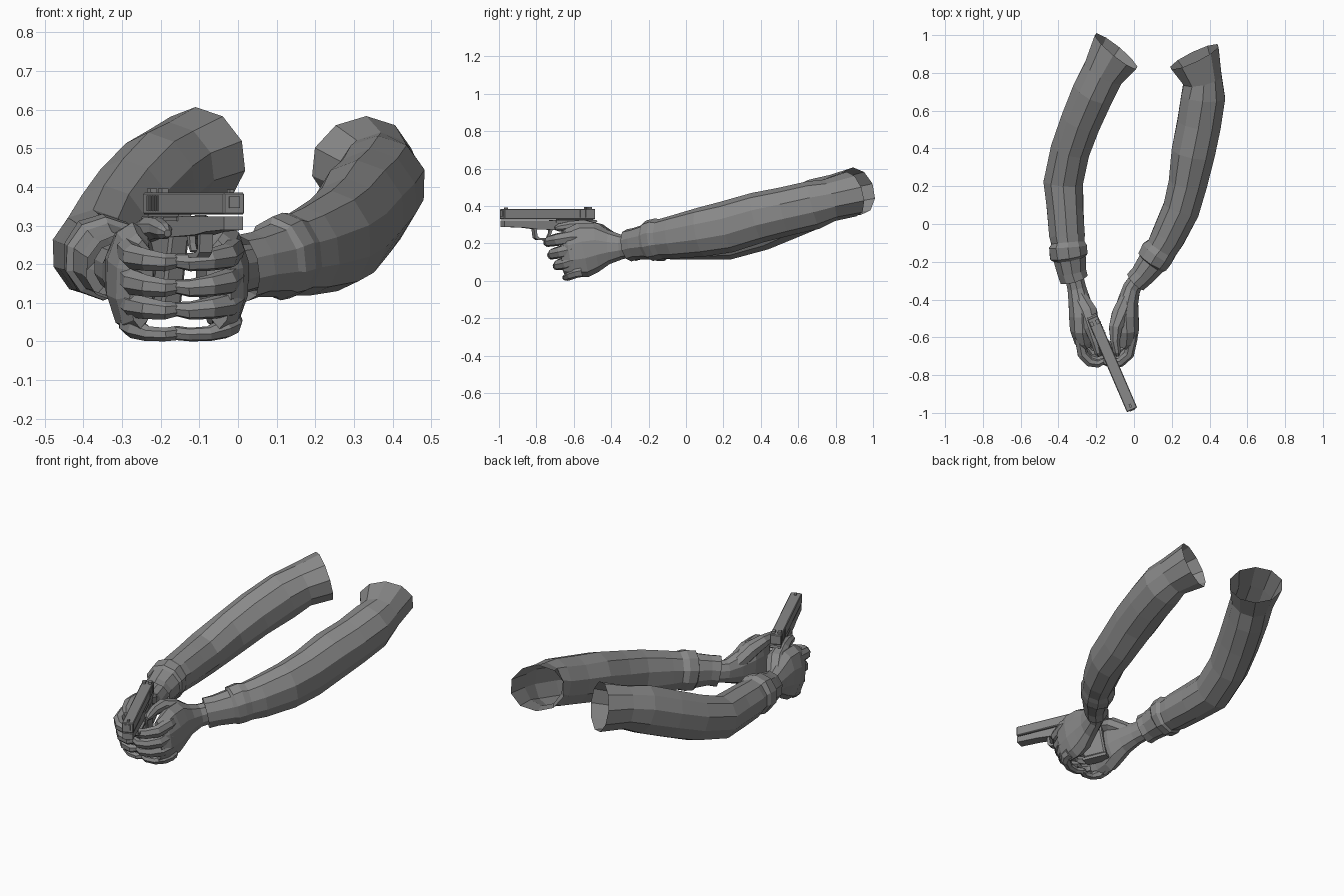
import bpy, bmesh, math, random
from mathutils import Vector

random.seed(4)
UP = Vector((0, 0, 1))


def material(name, c):
    m = bpy.data.materials.new(name)
    m.diffuse_color = (c, c, c, 1)
    return m


GREY = material("mid grey", 0.25)


def finish(name, bm):
    bmesh.ops.recalc_face_normals(bm, faces=bm.faces)
    me = bpy.data.meshes.new(name)
    bm.to_mesh(me)
    bm.free()
    me.materials.append(GREY)
    ob = bpy.data.objects.new(name, me)
    bpy.context.collection.objects.link(ob)
    return ob


def loft(name, rings, sides=9, caps=True, jitter=0.0, start=None):
    """Tube through rings of (x, y, z, half width, half height)."""
    bm = bmesh.new()
    pts = [Vector(r[:3]) for r in rings]
    loops = []
    for i, r in enumerate(rings):
        t = (pts[min(i + 1, len(pts) - 1)] - pts[max(i - 1, 0)]).normalized()
        if i == 0 and start:
            t = Vector(start).normalized()
        side = t.cross(UP).normalized()
        up = side.cross(t)
        loop = []
        for k in range(sides):
            a = 2 * math.pi * (k + 0.5) / sides
            s = 1 + random.uniform(-jitter, jitter)
            loop.append(bm.verts.new(pts[i] + side * r[3] * s * math.cos(a)
                                     + up * r[4] * s * math.sin(a)))
        loops.append(loop)
    for a, b in zip(loops, loops[1:]):
        for k in range(sides):
            j = (k + 1) % sides
            bm.faces.new((a[k], a[j], b[j], b[k]))
    if caps:
        bm.faces.new(loops[0])
        bm.faces.new(loops[-1])
    return finish(name, bm)


# Sleeves: open tubes from upper arm to cuff
loft("left_sleeve", [
    (0.32, 0.885, 0.465, 0.147, 0.122), (0.363, 0.765, 0.432, 0.108, 0.115),
    (0.366, 0.68, 0.405, 0.122, 0.13), (0.345, 0.53, 0.37, 0.122, 0.13),
    (0.315, 0.38, 0.336, 0.122, 0.137), (0.285, 0.22, 0.288, 0.107, 0.14),
    (0.25, 0.08, 0.26, 0.102, 0.133), (0.18, -0.07, 0.235, 0.094, 0.115),
    (0.145, -0.13, 0.225, 0.087, 0.105), (0.125, -0.155, 0.222, 0.097, 0.113),
    (0.10, -0.195, 0.213, 0.092, 0.11), (0.093, -0.207, 0.21, 0.08, 0.096),
    (0.045, -0.27, 0.2, 0.068, 0.086), (0.01, -0.305, 0.19, 0.064, 0.088),
], 10, False, 0.02, (0.13, -0.27, -0.07))
loft("right_sleeve", [
    (-0.093, 0.914, 0.48, 0.147, 0.128), (-0.163, 0.80, 0.452, 0.116, 0.118),
    (-0.213, 0.70, 0.415, 0.116, 0.132), (-0.28, 0.55, 0.35, 0.113, 0.13),
    (-0.335, 0.40, 0.285, 0.108, 0.125), (-0.373, 0.22, 0.228, 0.11, 0.115),
    (-0.365, 0.08, 0.222, 0.102, 0.11), (-0.355, -0.06, 0.218, 0.098, 0.104),
    (-0.35, -0.10, 0.218, 0.092, 0.1), (-0.35, -0.12, 0.22, 0.106, 0.112),
    (-0.345, -0.17, 0.215, 0.105, 0.108), (-0.34, -0.18, 0.212, 0.09, 0.095),
    (-0.33, -0.25, 0.2, 0.08, 0.086), (-0.318, -0.29, 0.19, 0.078, 0.088),
], 10, False, 0.02, (-0.18, -0.22, -0.06))

# Palms, from inside the cuff to the knuckles
loft("left_palm", [
    (0.05, -0.25, 0.195, 0.045, 0.06), (-0.012, -0.34, 0.182, 0.05, 0.065),
    (-0.032, -0.41, 0.18, 0.058, 0.09), (-0.042, -0.48, 0.178, 0.07, 0.13),
    (-0.038, -0.55, 0.165, 0.068, 0.147), (-0.037, -0.62, 0.15, 0.054, 0.132),
    (-0.05, -0.655, 0.148, 0.035, 0.115),
], 10)
loft("right_palm", [
    (-0.325, -0.24, 0.195, 0.05, 0.06), (-0.303, -0.34, 0.182, 0.052, 0.065),
    (-0.288, -0.41, 0.18, 0.062, 0.09), (-0.276, -0.48, 0.178, 0.072, 0.13),
    (-0.275, -0.55, 0.165, 0.068, 0.147), (-0.266, -0.62, 0.15, 0.052, 0.132),
    (-0.25, -0.655, 0.148, 0.034, 0.115),
], 10)

# Fingers wrap round the front of the grip; heights and reach per finger
MID = -0.16
FINGERS = [("little", 0.055, 0.018, -0.665), ("ring", 0.11, 0.08, -0.715),
           ("middle", 0.17, 0.138, -0.745), ("index", 0.235, 0.205, -0.765)]
for hand, s, bulge in (("left", 1, 1.0), ("right", -1, 0.85)):
    for name, z0, z1, y in FINGERS:
        path = [(0.142, -0.56, z0, 0.03, 0.036), (0.148, -0.61, z0, 0.03, 0.036),
                (0.132, y + 0.075, (z0 + z1) / 2, 0.029, 0.034),
                (0.088, y + 0.034, z1 + 0.006, 0.027, 0.029),
                (0.035, y + 0.025, z1, 0.023, 0.024),
                (0.0, y + 0.04, z1 + 0.004, 0.018, 0.019),
                (-0.012, y + 0.047, z1 + 0.005, 0.009, 0.009)]
        if name == "little":
            path[1] = (0.142, -0.59, 0.047, 0.029, 0.032)
            path[2] = (0.125, -0.615, 0.034, 0.027, 0.028)
            path[3] = (0.085, -0.635, 0.02, 0.024, 0.02)
            path[4] = (0.035, -0.64, 0.018, 0.022, 0.018)
        loft(f"{hand}_{name}_finger",
             [(MID + s * x * bulge, yy, z, w, h) for x, yy, z, w, h in path], 7)

# Thumbs lie along both sides of the frame
loft("left_thumb", [
    (-0.04, -0.40, 0.21, 0.042, 0.045), (-0.072, -0.48, 0.268, 0.05, 0.045),
    (-0.098, -0.55, 0.294, 0.038, 0.036), (-0.10, -0.62, 0.293, 0.027, 0.028),
    (-0.09, -0.68, 0.285, 0.021, 0.022), (-0.086, -0.70, 0.28, 0.01, 0.01)], 8)
loft("right_thumb", [
    (-0.287, -0.39, 0.21, 0.045, 0.045), (-0.245, -0.47, 0.265, 0.055, 0.045),
    (-0.225, -0.55, 0.29, 0.04, 0.036), (-0.206, -0.62, 0.293, 0.027, 0.028),
    (-0.19, -0.68, 0.285, 0.021, 0.022), (-0.182, -0.70, 0.28, 0.01, 0.01)], 8)

# Pistol: side profiles (distance from rear, height) extruded sideways
REAR = Vector((-0.217, -0.503, 0))
FWD = Vector((0.395, -0.919, 0)).normalized()
SIDE = FWD.cross(UP)


def prism(name, profile, width, offset=0.0, chamfer=0.0):
    bm = bmesh.new()
    a, b = [[bm.verts.new(REAR + FWD * u + SIDE * (offset + v) + UP * z)
             for u, z in profile] for v in (-width / 2, width / 2)]
    bm.faces.new(a)
    bm.faces.new(b[::-1])
    n = len(profile)
    for i in range(n):
        j = (i + 1) % n
        bm.faces.new((a[i], b[i], b[j], a[j]))
    bmesh.ops.recalc_face_normals(bm, faces=bm.faces)
    if chamfer:
        bmesh.ops.bevel(bm, geom=bm.edges[:], offset=chamfer, segments=1,
                        affect='EDGES')
    return finish(name, bm)


def box(name, u0, u1, z0, z1, width, offset=0.0, chamfer=0.0):
    return prism(name, [(u0, z0), (u1, z0), (u1, z1), (u0, z1)],
                 width, offset, chamfer)


box("slide", -0.008, 0.524, 0.329, 0.385, 0.06, 0, 0.004)
box("muzzle", 0.518, 0.528, 0.345, 0.375, 0.03)
box("front_sight", 0.49, 0.51, 0.383, 0.393, 0.012)
for s in (-1, 1):
    box("rear_sight", 0.01, 0.035, 0.383, 0.396, 0.018, s * 0.016)
    for k in range(5):
        box("slide_serration", 0.025 + k * 0.016, 0.033 + k * 0.016,
            0.338, 0.378, 0.003, s * 0.0305)
    box("slide_catch", 0.13, 0.22, 0.312, 0.322, 0.006, s * 0.028)
prism("frame", [(0.52, 0.323), (0.52, 0.289), (0.40, 0.284), (0.33, 0.276),
                (0.16, 0.27), (0.03, 0.29), (-0.022, 0.318), (-0.015, 0.325)],
      0.054)
box("slide_rail", 0.0, 0.2, 0.318, 0.335, 0.036)
prism("grip", [(0.02, 0.30), (0.175, 0.285), (0.155, 0.22), (0.115, 0.085),
               (-0.015, 0.085), (0.005, 0.20)], 0.056, 0, 0.008)
box("magazine_base", -0.02, 0.122, 0.07, 0.086, 0.06)
prism("trigger_guard", [(0.345, 0.282), (0.338, 0.23), (0.32, 0.218),
                        (0.15, 0.214), (0.15, 0.226), (0.312, 0.23),
                        (0.325, 0.24), (0.328, 0.282)], 0.036)
prism("trigger", [(0.25, 0.278), (0.23, 0.278), (0.24, 0.25), (0.255, 0.232),
                  (0.262, 0.236), (0.253, 0.255)], 0.016)
